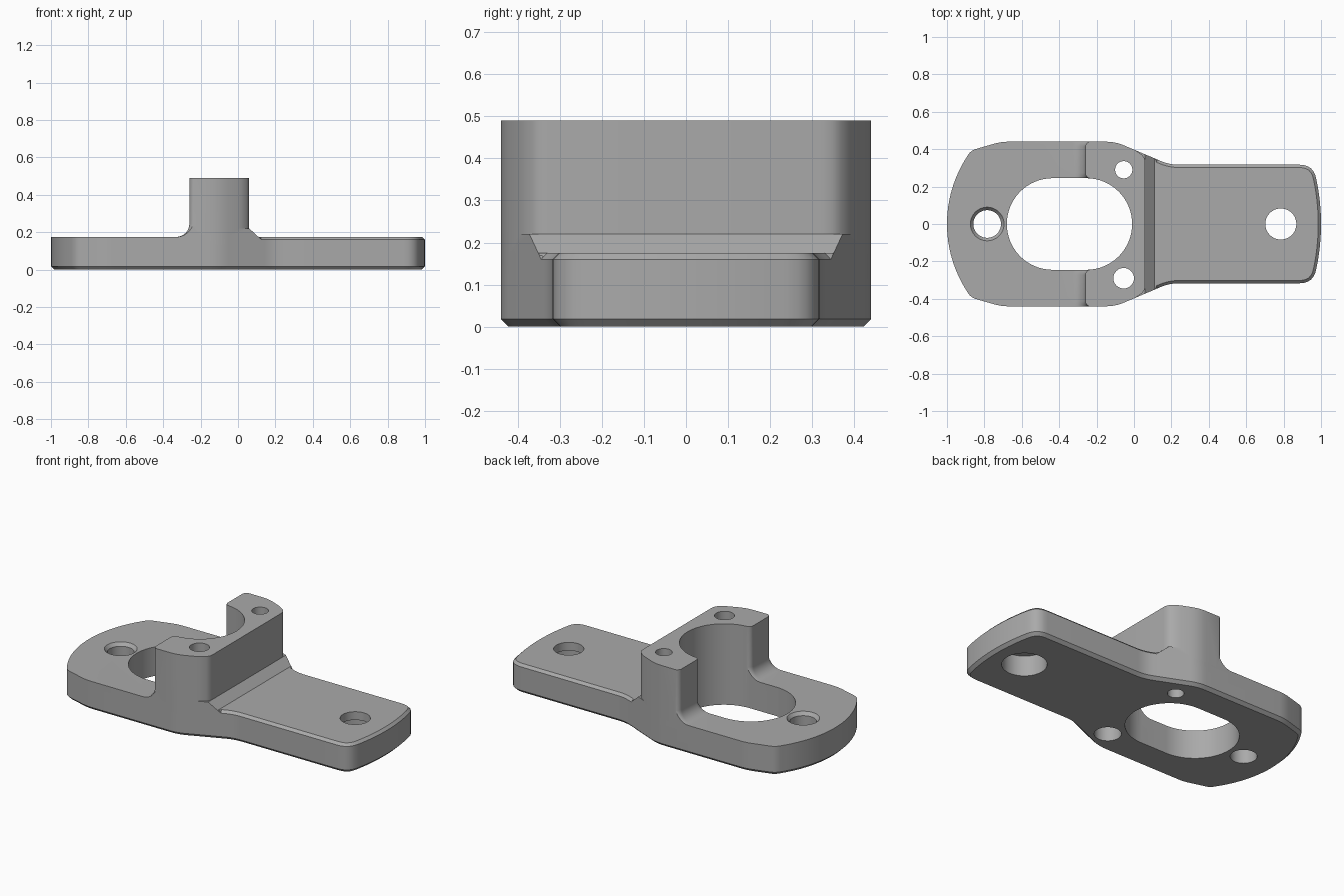
import bpy
import bmesh
from math import sin, cos, radians, pi
from mathutils import Vector

if "Cube" in bpy.data.objects:
    bpy.data.objects.remove(bpy.data.objects["Cube"], do_unlink=True)

grey = bpy.data.materials.new("machined_grey")
grey.use_nodes = True
colour = (0.4, 0.4, 0.4, 1)
grey.diffuse_color = colour
grey.node_tree.nodes["Principled BSDF"].inputs["Base Color"].default_value = colour


def arc(cx, cy, r, start, end, n):
    angles = [radians(start + (end - start) * i / n) for i in range(n + 1)]
    return [(cx + r * cos(a), cy + r * sin(a)) for a in angles]


def soften(before, corner, after, dist, n=6):
    """Replace a corner by a short curve."""
    c = Vector(corner)
    a = c + (Vector(before) - c).normalized() * dist
    b = c + (Vector(after) - c).normalized() * dist
    return [tuple(a * (1 - t) ** 2 + c * 2 * t * (1 - t) + b * t * t)
            for t in (i / n for i in range(n + 1))]


def mirror_y(half):
    return half + [(x, -y) for x, y in reversed(half) if y > 1e-5]


def inset(points, amount, min_x=-9):
    """Move a counter-clockwise outline inwards where x is above min_x."""
    out = []
    for i, p in enumerate(points):
        p, a, b = Vector(p), Vector(points[i - 1]), Vector(points[(i + 1) % len(points)])
        d1, d2 = (p - a).normalized(), (b - p).normalized()
        n1, n2 = Vector((-d1.y, d1.x)), Vector((-d2.y, d2.x))
        m = (n1 + n2) / (1 + n1.dot(n2))
        out.append(tuple(p + m * amount) if p.x > min_x else tuple(p))
    return out


def loft(name, layers):
    """Stack equal-length outlines [(z, points), ...] into a closed solid."""
    bm = bmesh.new()
    rings = [[bm.verts.new((x, y, z)) for x, y in pts] for z, pts in layers]
    n = len(rings[0])
    for lo, hi in zip(rings, rings[1:]):
        for i in range(n):
            j = (i + 1) % n
            bm.faces.new((lo[i], lo[j], hi[j], hi[i]))
    bm.faces.new(rings[0][::-1])
    bm.faces.new(rings[-1])
    bmesh.ops.recalc_face_normals(bm, faces=bm.faces)
    mesh = bpy.data.meshes.new(name)
    bm.to_mesh(mesh)
    bm.free()
    mesh.materials.append(grey)
    obj = bpy.data.objects.new(name, mesh)
    bpy.context.collection.objects.link(obj)
    return obj


def combine(target, tool, operation):
    mod = target.modifiers.new("combine", "BOOLEAN")
    mod.operation, mod.solver, mod.object = operation, "EXACT", tool
    bpy.ops.object.select_all(action="DESELECT")
    bpy.context.view_layer.objects.active = target
    target.select_set(True)
    bpy.ops.object.modifier_apply(modifier=mod.name)
    bpy.data.objects.remove(tool, do_unlink=True)


def bore(x, y, sections):
    """Round cutter from (z, radius) sections."""
    return loft("bore_cutter", [(z, arc(x, y, r, 0, 352.5, 47)) for z, r in sections])


# Plan outline: narrow tab on +x, wide rounded end on -x
tab_end = arc(-0.15, 0, 1.15, 0, 12, 8)
wide_end = arc(-0.34, 0, 0.66, 147, 180, 12)
tab_corner, neck, shoulder, flank, heel = (0.96, 0.317), (0.19, 0.317), (-0.1, 0.44), (-0.71, 0.44), (-0.873, 0.393)
taper = [tuple(Vector(neck).lerp(Vector(shoulder), t)) for t in (0.22, 0.26)]
half = (tab_end + soften(tab_end[-1], tab_corner, neck, 0.075)
        + soften(tab_corner, neck, shoulder, 0.05) + taper
        + soften(neck, shoulder, flank, 0.05) + soften(shoulder, flank, heel, 0.04)
        + soften(flank, heel, wide_end[0], 0.03) + wide_end)
half = [(x, 0.0 if abs(y) < 1e-5 else y) for x, y in half]
outline = mirror_y(half)

# Base plate, chamfered underneath and around the top of the tab
body = loft("bracket_body", [
    (0, inset(outline, 0.018)), (0.018, outline), (0.16, outline),
    (0.175, inset(outline, 0.015, 0.12))])


# Upright block with a concave fillet flaring onto the plate
def block_plan(d):
    plan = [(0.06, 0.325), (0.057, 0.348), (0.045, 0.368), (0.02, 0.386), (0, 0.398), (-0.05, 0.52)]
    plan += arc(-0.23, 0.412, 0.03 + d, 90, 180, 8)
    plan += arc(-0.23, 0.273, 0.03 + d, 180, 270, 8)
    return mirror_y(plan)


fillet = [(0.245 - 0.07 * cos(t), 0.07 * (1 - sin(t)))
          for t in (i * pi / 16 for i in range(9))]
block = loft("upright_block", [(0.1, block_plan(0.07))]
             + [(z, block_plan(d)) for z, d in fillet] + [(0.49, block_plan(0))])

# Sloped step between the block and the tab
ramp = loft("ramp", [(0.1, [(0, -0.5), (0.127, -0.5), (0.127, 0.5), (0, 0.5)]),
                     (0.159, [(0, -0.5), (0.127, -0.5), (0.127, 0.5), (0, 0.5)]),
                     (0.22, [(0, -0.5), (0.06, -0.5), (0.06, 0.5), (0, 0.5)])])
combine(block, ramp, "UNION")
combine(block, loft("trim", [(0.05, outline), (0.6, outline)]), "INTERSECT")
combine(body, block, "UNION")

# Large slot
slot = arc(-0.255, 0, 0.245, -90, 90, 32) + arc(-0.435, 0, 0.245, 90, 270, 32)
combine(body, loft("slot_cutter", [(-0.1, slot), (0.6, slot)]), "DIFFERENCE")

# Screw holes: countersunk, counterbored from below, and plain
for x, y, sections in [
    (-0.785, 0, [(-0.1, 0.074), (0.155, 0.074), (0.175, 0.09), (0.3, 0.09)]),
    (0.785, 0, [(-0.1, 0.125), (0.125, 0.125), (0.125, 0.083), (0.3, 0.083)]),
    (-0.055, -0.29, [(-0.1, 0.075), (0.12, 0.075), (0.12, 0.055), (0.6, 0.055)]),
    (-0.055, 0.29, [(-0.1, 0.046), (0.6, 0.046)]),
]:
    combine(body, bore(x, y, sections), "DIFFERENCE")

bpy.ops.object.select_all(action="DESELECT")
bpy.context.view_layer.objects.active = body
body.select_set(True)
bpy.ops.object.shade_smooth_by_angle(angle=radians(25))
